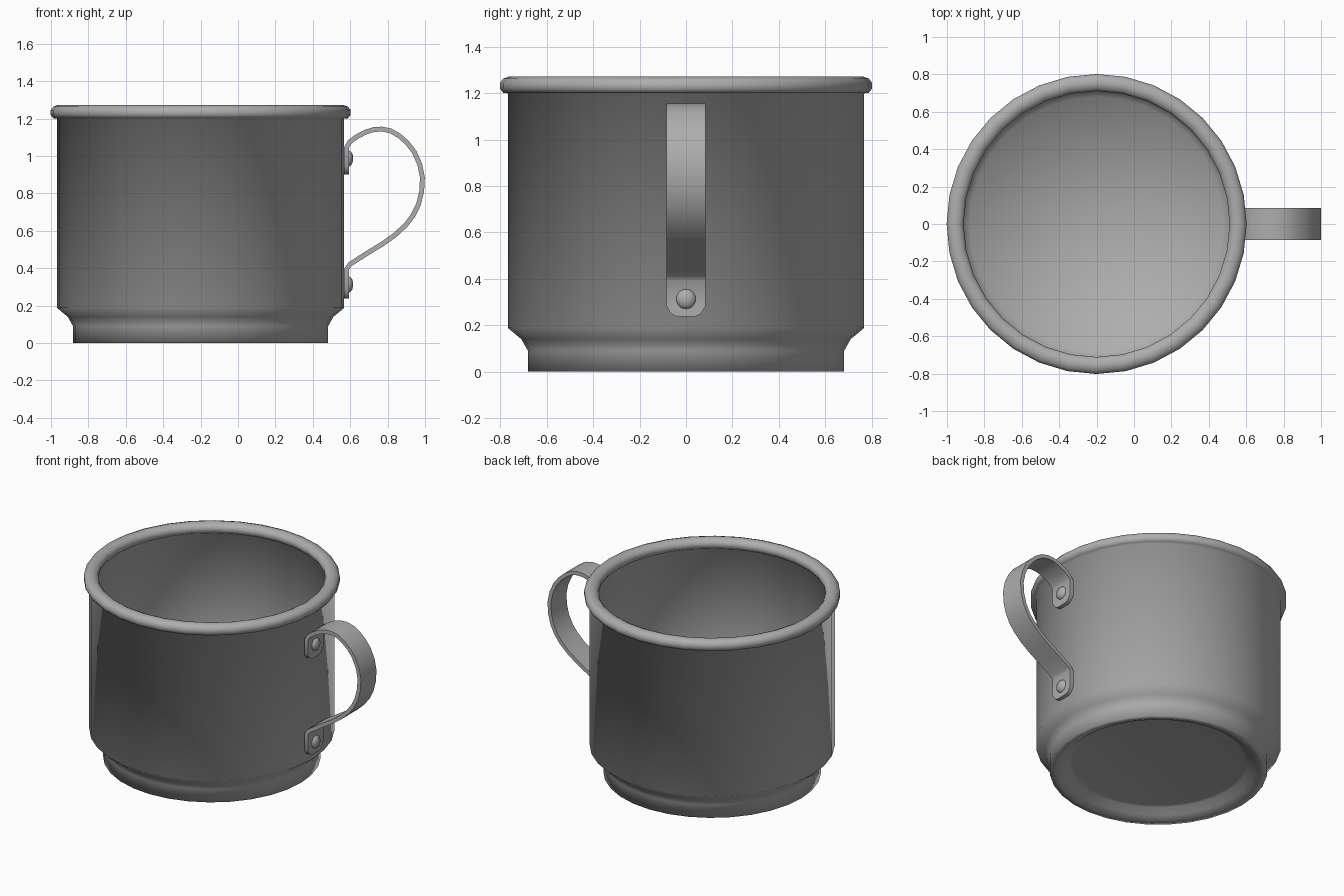
import bpy, bmesh, math
from mathutils import Vector

if "Cube" in bpy.data.objects:
    bpy.data.objects.remove(bpy.data.objects["Cube"])

CX = -0.2      # axis of the cup
SEGS = 32

# dark metal grey
metal = bpy.data.materials.new("dark_metal")
metal.diffuse_color = (0.42, 0.42, 0.42, 1)
metal.use_nodes = True
metal.node_tree.nodes["Principled BSDF"].inputs["Base Color"].default_value = metal.diffuse_color


def finish(name, bm, angle=40):
    bmesh.ops.remove_doubles(bm, verts=bm.verts, dist=1e-5)
    bmesh.ops.recalc_face_normals(bm, faces=bm.faces)
    me = bpy.data.meshes.new(name)
    bm.to_mesh(me)
    bm.free()
    me.materials.append(metal)
    ob = bpy.data.objects.new(name, me)
    bpy.context.collection.objects.link(ob)
    bpy.ops.object.select_all(action='DESELECT')
    ob.select_set(True)
    bpy.context.view_layer.objects.active = ob
    bpy.ops.object.shade_smooth_by_angle(angle=math.radians(angle))
    return ob


def lathe(name, profile, angle):
    """Spin an (r, z) profile around the cup axis."""
    bm = bmesh.new()
    pts = [bm.verts.new((CX + r, 0, z)) for r, z in profile]
    edges = [bm.edges.new(p) for p in zip(pts, pts[1:])]
    bmesh.ops.spin(bm, geom=pts + edges, cent=(CX, 0, 0), axis=(0, 0, 1),
                   angle=math.tau, steps=SEGS, use_merge=True)
    return finish(name, bm, angle)


# cup in one smooth skin: recessed underside, foot, wall, rolled rim, inside
lathe("cup_body", [
    (0, 0.06), (0.54, 0.06), (0.56, 0.055), (0.60, 0.02), (0.64, 0.003), (0.682, 0.0),
    (0.682, 0.09), (0.71, 0.14), (0.768, 0.188), (0.768, 1.2),
    (0.788, 1.202), (0.802, 1.22), (0.802, 1.245), (0.788, 1.264),
    (0.765, 1.272), (0.745, 1.272), (0.723, 1.262), (0.711, 1.245),
    (0.711, 1.225), (0.722, 1.206), (0.74, 1.195),
    (0.74, 0.2), (0.68, 0.1), (0, 0.075)], 180)

# handle strap: (x, z, half width) along the centre line, tabs at both ends
path = [
    (0.580, 0.900, 0.040), (0.580, 0.915, 0.066), (0.580, 0.945, 0.085),
    (0.580, 1.045, 0.085), (0.597, 1.075, 0.085), (0.635, 1.103, 0.085),
    (0.68, 1.127, 0.085), (0.725, 1.141, 0.085), (0.77, 1.144, 0.085),
    (0.817, 1.134, 0.085), (0.862, 1.108, 0.085), (0.905, 1.07, 0.085),
    (0.942, 1.022, 0.085), (0.972, 0.955, 0.085), (0.986, 0.885, 0.085),
    (0.982, 0.81, 0.085), (0.965, 0.742, 0.085), (0.936, 0.682, 0.085),
    (0.898, 0.632, 0.085), (0.842, 0.58, 0.085), (0.777, 0.533, 0.085),
    (0.69, 0.480, 0.085), (0.60, 0.422, 0.085), (0.580, 0.395, 0.085),
    (0.580, 0.285, 0.085), (0.580, 0.250, 0.066), (0.580, 0.238, 0.040)]
T = 0.013
bm = bmesh.new()
rings = []
for i, (x, z, w) in enumerate(path):
    a, b = path[max(i - 1, 0)], path[min(i + 1, len(path) - 1)]
    t = Vector((b[0] - a[0], 0, b[1] - a[1])).normalized()
    n = Vector((-t.z, 0, t.x)) * T
    c = Vector((x, 0, z))
    rings.append([bm.verts.new(c + n * s + Vector((0, w * y, 0)))
                  for s, y in ((1, 1), (1, -1), (-1, -1), (-1, 1))])
for r, q in zip(rings, rings[1:]):
    for k in range(4):
        m = (k + 1) % 4
        bm.faces.new((r[k], r[m], q[m], q[k]))
bm.faces.new(rings[0])
bm.faces.new(rings[-1])
finish("handle_strap", bm)

# domed rivets
for name, z in (("upper_rivet", 0.987), ("lower_rivet", 0.313)):
    bm = bmesh.new()
    bmesh.ops.create_uvsphere(bm, u_segments=16, v_segments=10, radius=1)
    bmesh.ops.scale(bm, vec=(0.026, 0.043, 0.043), verts=bm.verts)
    bmesh.ops.translate(bm, vec=(0.59, 0, z), verts=bm.verts)
    finish(name, bm, 60)
